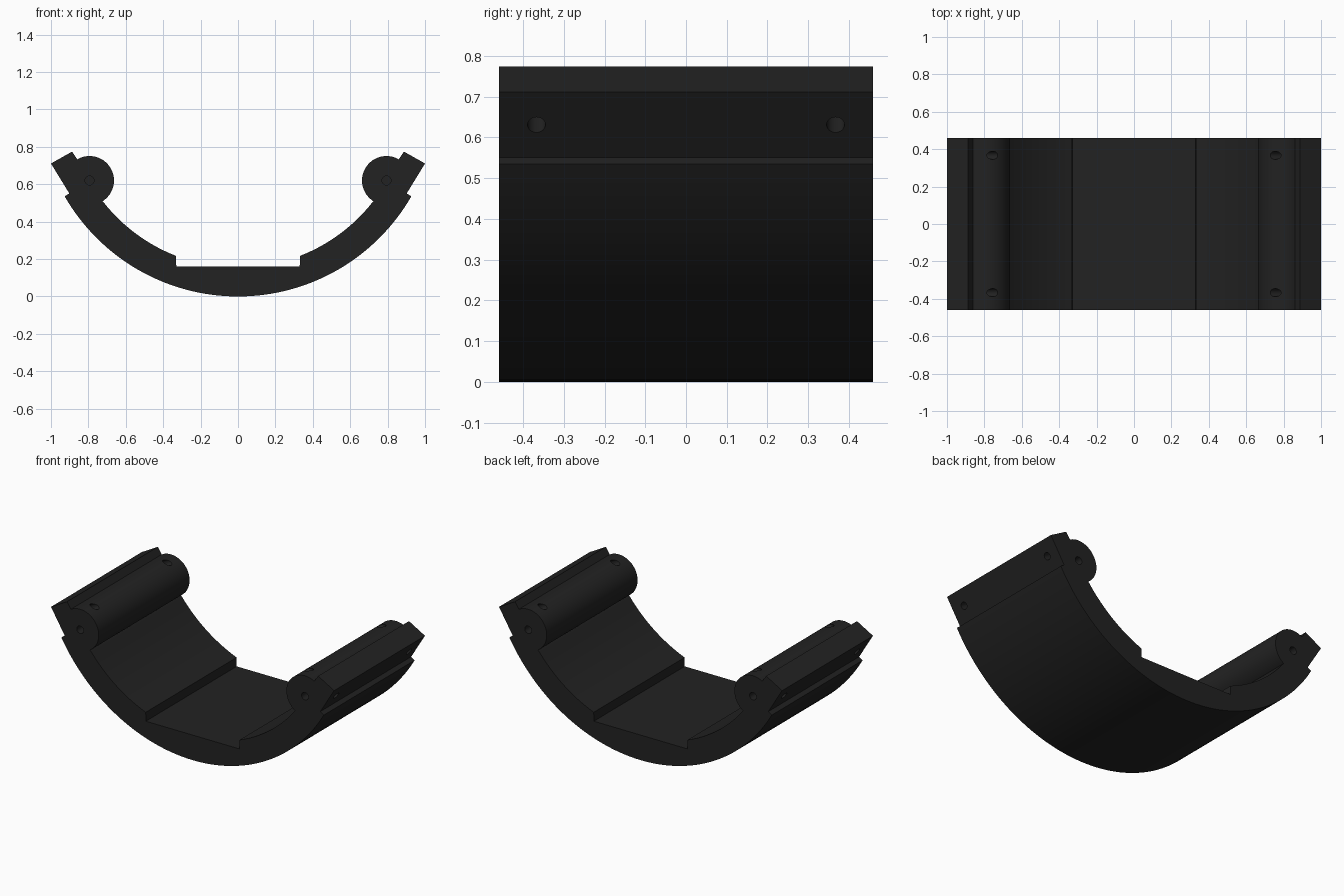
import bpy, bmesh, math
from mathutils import Vector

if "Cube" in bpy.data.objects:
    bpy.data.objects.remove(bpy.data.objects["Cube"])

HALF = 0.4585                      # half length along y
CZ, R_OUT, R_IN = 1.07, 1.07, 0.915
HINGE, R_HINGE = (0.794, 0.62), 0.131
S, C = math.sin(math.radians(60)), 0.5

mat = bpy.data.materials.new("charcoal")
mat.diffuse_color = (0.016, 0.016, 0.016, 1)
mat.use_nodes = True
mat.node_tree.nodes["Principled BSDF"].inputs["Base Color"].default_value = mat.diffuse_color


def arc(cx, cz, r, a0, a1, n):
    """Points on a circle, angles in degrees from +x."""
    angles = [math.radians(a0 + (a1 - a0) * i / n) for i in range(n + 1)]
    return [(cx + r * math.cos(a), cz + r * math.sin(a)) for a in angles]


# Right half of the cross-section, from the bottom centre to the flat floor
half = arc(0, CZ, R_OUT, -90, -30, 32)              # outer shell
half += [(0.902, 0.551), (1.0, 0.711), (0.887, 0.7745)]   # stepped end flange
half += arc(*HINGE, R_HINGE, 60, 238, 36)           # hinge barrel
half += arc(0, CZ, R_IN, -38.2, -68.8, 18)          # inner shell
half += [(0.33, 0.16)]                              # floor recess
profile = half + [(-x, z) for x, z in reversed(half[1:])]

# Cradle body
bm = bmesh.new()
face = bm.faces.new([bm.verts.new((x, -HALF, z)) for x, z in profile])
ext = bmesh.ops.extrude_face_region(bm, geom=[face])
bmesh.ops.translate(bm, vec=(0, 2 * HALF, 0),
                    verts=[v for v in ext["geom"] if isinstance(v, bmesh.types.BMVert)])
bmesh.ops.recalc_face_normals(bm, faces=bm.faces)
mesh = bpy.data.meshes.new("cradle")
bm.to_mesh(mesh)
bm.free()
cradle = bpy.data.objects.new("cradle", mesh)
bpy.context.collection.objects.link(cradle)
mesh.materials.append(mat)


def drill(centre, direction, radius, depth):
    """Cut a round hole through the cradle."""
    bpy.ops.mesh.primitive_cylinder_add(
        vertices=24, radius=radius, depth=depth, location=centre,
        rotation=Vector(direction).to_track_quat('Z', 'Y').to_euler())
    cutter = bpy.context.object
    cutter.name = "hole_cutter"
    cutter.hide_render = True
    cutter.data.materials.append(mat)
    mod = cradle.modifiers.new("hole", 'BOOLEAN')
    mod.operation, mod.solver, mod.object = 'DIFFERENCE', 'EXACT', cutter
    bpy.context.view_layer.objects.active = cradle
    bpy.ops.object.modifier_apply(modifier=mod.name)
    bpy.data.objects.remove(cutter)


for side in (-1, 1):
    for end in (-1, 1):
        # Pin holes in the barrel ends
        drill((side * HINGE[0], end * HALF, HINGE[1]), (0, 1, 0), 0.024, 0.3)
        # Slanted screw holes through flange and barrel
        drill((side * 0.852, end * 0.367, 0.688), (-side * S, 0, C), 0.022, 0.5)

bpy.ops.object.select_all(action='DESELECT')
cradle.select_set(True)
bpy.context.view_layer.objects.active = cradle
bpy.ops.object.shade_smooth_by_angle(angle=math.radians(25))
